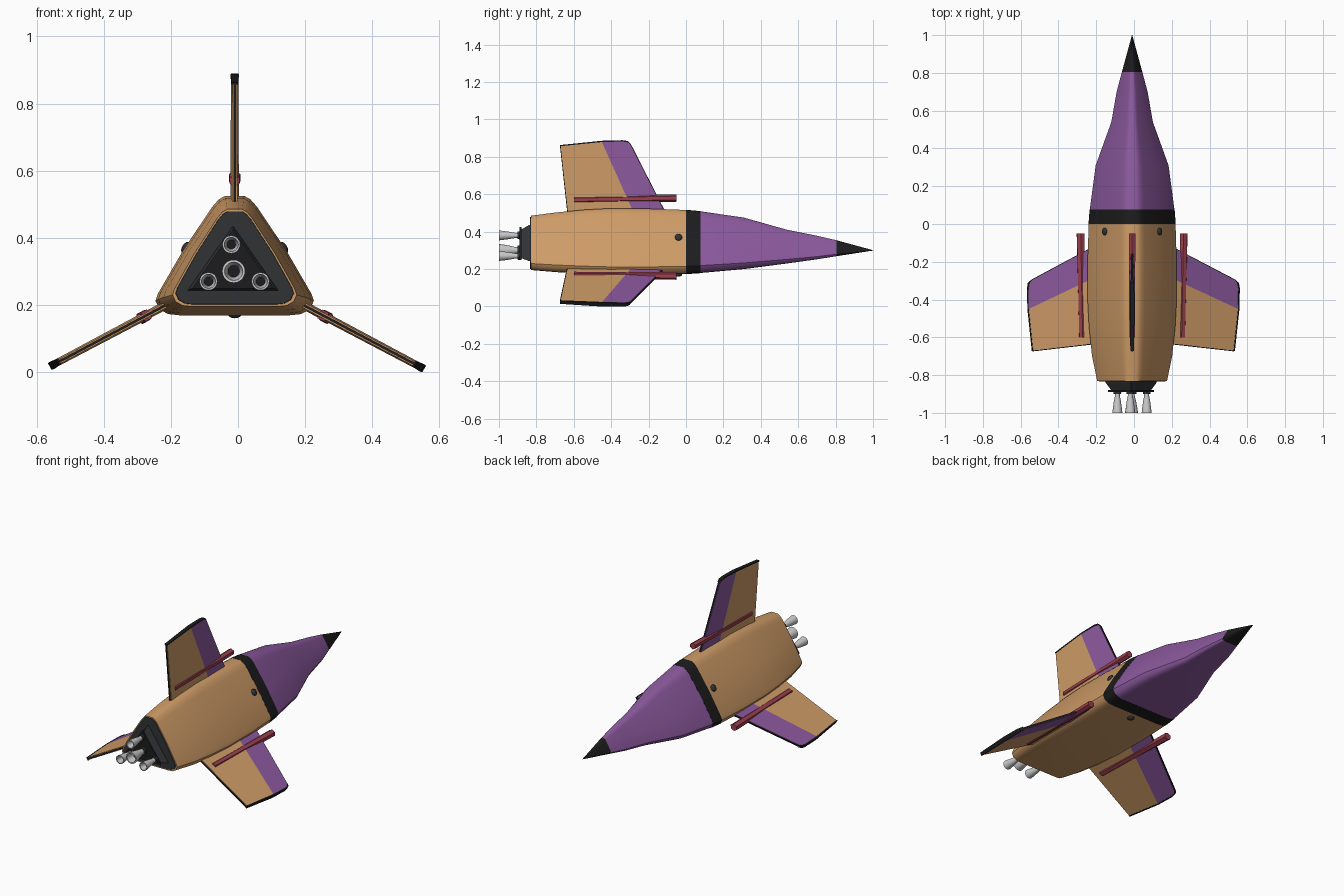
import bpy, bmesh, math
from mathutils import Vector, Matrix

if "Cube" in bpy.data.objects:
    bpy.data.objects.remove(bpy.data.objects["Cube"])

CX, CZ, SX = -0.01, 0.308, 1.09   # body axis and sideways stretch


def mat(name, r, g, b):
    m = bpy.data.materials.new(name)
    m.diffuse_color = (r, g, b, 1)
    m.use_nodes = True
    m.node_tree.nodes["Principled BSDF"].inputs["Base Color"].default_value = m.diffuse_color
    return m


TAN = mat("tan", 0.62, 0.33, 0.135)
PURPLE = mat("purple", 0.26, 0.1, 0.34)
BLACK = mat("black", 0.012, 0.012, 0.013)
DARK = mat("charcoal", 0.03, 0.032, 0.036)
RED = mat("red", 0.33, 0.05, 0.075)


def finish(name, bm, material=None, angle=38):
    bmesh.ops.recalc_face_normals(bm, faces=bm.faces)
    me = bpy.data.meshes.new(name)
    bm.to_mesh(me)
    bm.free()
    for p in me.polygons:
        p.use_smooth = True
    me.set_sharp_from_angle(angle=math.radians(angle))
    if material:
        me.materials.append(material)
    ob = bpy.data.objects.new(name, me)
    bpy.context.collection.objects.link(ob)
    return ob


def loft(name, rings, material, closed=False, angle=38):
    bm = bmesh.new()
    vs = [[bm.verts.new(p) for p in r] for r in rings]
    n = len(vs[0])
    pairs = list(zip(vs, vs[1:])) + ([(vs[-1], vs[0])] if closed else [])
    for a, b in pairs:
        for i in range(n):
            j = (i + 1) % n
            bm.faces.new((a[i], a[j], b[j], b[i]))
    if not closed:
        bm.faces.new(vs[0])
        bm.faces.new(vs[-1])
    return finish(name, bm, material, angle)


# rounded triangle cross-section: (fraction of half width, fraction of height)
HALF = [(0.12, 1), (0.2, 0.97), (0.28, 0.91), (0.65, 0.545), (0.97, 0.18),
        (1.0, 0.12), (0.95, 0.05), (0.84, 0.01), (0.7, 0)]
SECTION = HALF + [(-x, z) for x, z in reversed(HALF)]


def ring(y, hw, zlo, zhi):
    return [(CX + x * hw, y, zlo + t * (zhi - zlo)) for x, t in SECTION]


# fuselage: tan hull, black band, purple nose, black tip
loft("hull", [ring(-0.83, 0.185, 0.195, 0.485), ring(-0.7, 0.212, 0.184, 0.502),
              ring(-0.55, 0.228, 0.175, 0.517), ring(-0.4, 0.236, 0.169, 0.525),
              ring(-0.2, 0.236, 0.169, 0.523), ring(0, 0.23, 0.174, 0.516)], TAN)
loft("band", [ring(0, 0.231, 0.173, 0.517), ring(0.077, 0.225, 0.178, 0.51)], BLACK)
loft("nose", [ring(0.077, 0.224, 0.179, 0.509), ring(0.31, 0.193, 0.2, 0.475),
              ring(0.54, 0.11, 0.23, 0.41), ring(0.7, 0.082, 0.252, 0.378),
              ring(0.805, 0.054, 0.269, 0.354)], PURPLE)
loft("nose_tip", [ring(0.805, 0.054, 0.269, 0.354), ring(1.0, 0.001, 0.299, 0.301)], BLACK)

# rear plate and stepped triangular engine mount
loft("rear_plate", [ring(-0.825, 0.178, 0.2, 0.48), ring(-0.834, 0.175, 0.202, 0.478)], DARK)


def tri(y, hw, zlo, zhi):
    return [(CX - 0.005 - hw, y, zlo), (CX - 0.005 + hw, y, zlo), (CX - 0.005, y, zhi)]


loft("engine_mount", [tri(-0.83, 0.135, 0.243, 0.435), tri(-0.84, 0.135, 0.243, 0.435),
                      tri(-0.88, 0.105, 0.258, 0.412)], DARK, angle=5)
loft("engine_flange", [tri(-0.88, 0.122, 0.249, 0.425), tri(-0.89, 0.122, 0.249, 0.425)], BLACK, angle=5)


def lathe(name, x, z, profile, material=None):
    n = 20
    rings = [[(x + r * math.cos(i * math.tau / n), y, z + r * math.sin(i * math.tau / n))
              for i in range(n)] for y, r in profile]
    return loft(name, rings, material)


# nozzles: one larger centre bell, three smaller around it
for i, (x, z, s) in enumerate([(-0.013, 0.3, 1.3), (-0.02, 0.38, 1),
                               (-0.088, 0.27, 1), (0.067, 0.27, 1)]):
    lathe(f"nozzle_{i}", x, z, [(-0.87, 0.013 * s), (-0.91, 0.013 * s), (-0.935, 0.018 * s),
                                (-0.97, 0.023 * s), (-1.0, 0.0265 * s), (-1.0, 0.021 * s),
                                (-0.95, 0.014 * s)])
    lathe(f"nozzle_throat_{i}", x, z, [(-0.951, 0.0135 * s), (-0.955, 0.0135 * s)], BLACK)
    lathe(f"nozzle_collar_{i}", x, z, [(-0.885, 0.021 * s), (-0.9, 0.02 * s)], DARK)

# dome ports, one per hull side
for name, p, nrm in [("port_right", (CX + 0.145, -0.04, 0.37), (0.85, 0, 0.52)),
                     ("port_left", (CX - 0.145, -0.04, 0.37), (-0.85, 0, 0.52)),
                     ("port_bottom", (CX, -0.04, 0.172), (0, 0, -1))]:
    bm = bmesh.new()
    rot = Vector(nrm).to_track_quat('Z', 'Y').to_matrix().to_4x4()
    bmesh.ops.create_uvsphere(bm, u_segments=16, v_segments=8, radius=0.02,
                              matrix=Matrix.Translation(p) @ rot @ Matrix.Diagonal((1, 1, 0.6, 1)))
    finish(name, bm, DARK)


def place(a, k, y, r, t):
    """Point at distance r from the axis along angle a, offset sideways by t."""
    c, s = math.cos(a), math.sin(a)
    return (CX + SX * k * r * c - t * s, y, CZ + k * r * s + t * c)


def plate(name, a, k, pts, material):
    loft(name, [[place(a, k, y, r, sgn * t) for y, r, t in pts] for sgn in (-1, 1)],
         material, angle=25)


# outlines as (y, distance from axis, half thickness)
FRONT = [(-0.09, 0.15, 0.007), (-0.298, 0.557, 0.006), (-0.312, 0.571, 0.006),
         (-0.34, 0.575, 0.008), (-0.45, 0.572, 0.011), (-0.26, 0.15, 0.013)]
REAR = [(-0.26, 0.15, 0.013), (-0.45, 0.572, 0.011), (-0.67, 0.55, 0.007), (-0.626, 0.15, 0.008)]
EDGE = [(-0.086, 0.15, 0.004), (-0.294, 0.559, 0.004), (-0.31, 0.575, 0.004),
        (-0.34, 0.579, 0.004), (-0.45, 0.576, 0.004), (-0.674, 0.553, 0.004), (-0.63, 0.15, 0.004)]
CAP = [(-0.3, 0.563, 0.01), (-0.312, 0.577, 0.01), (-0.34, 0.581, 0.011), (-0.45, 0.578, 0.0125),
       (-0.673, 0.555, 0.0095), (-0.671, 0.549, 0.0095), (-0.45, 0.571, 0.0125),
       (-0.34, 0.574, 0.011), (-0.314, 0.57, 0.01)]

# three fins, each with a red hexagonal rod through it
for side, deg, k, kr in [("top", 90, 1, 1), ("right", -30, 1.03, 1.065), ("left", 210, 1.005, 1.065)]:
    a = math.radians(deg)
    plate(f"{side}_fin_front", a, k, FRONT, PURPLE)
    plate(f"{side}_fin_rear", a, k, REAR, TAN)
    plate(f"{side}_fin_edge", a, k, EDGE, BLACK)
    plate(f"{side}_fin_tip", a, k, CAP, BLACK)
    rings = [[place(a, kr, y, r + rad * math.cos(q * math.tau / 6), rad * math.sin(q * math.tau / 6))
              for q in range(6)] for y, r, rad in [(-0.6, 0.262, 0.017), (-0.05, 0.272, 0.02)]]
    loft(f"{side}_rod", rings, RED)
